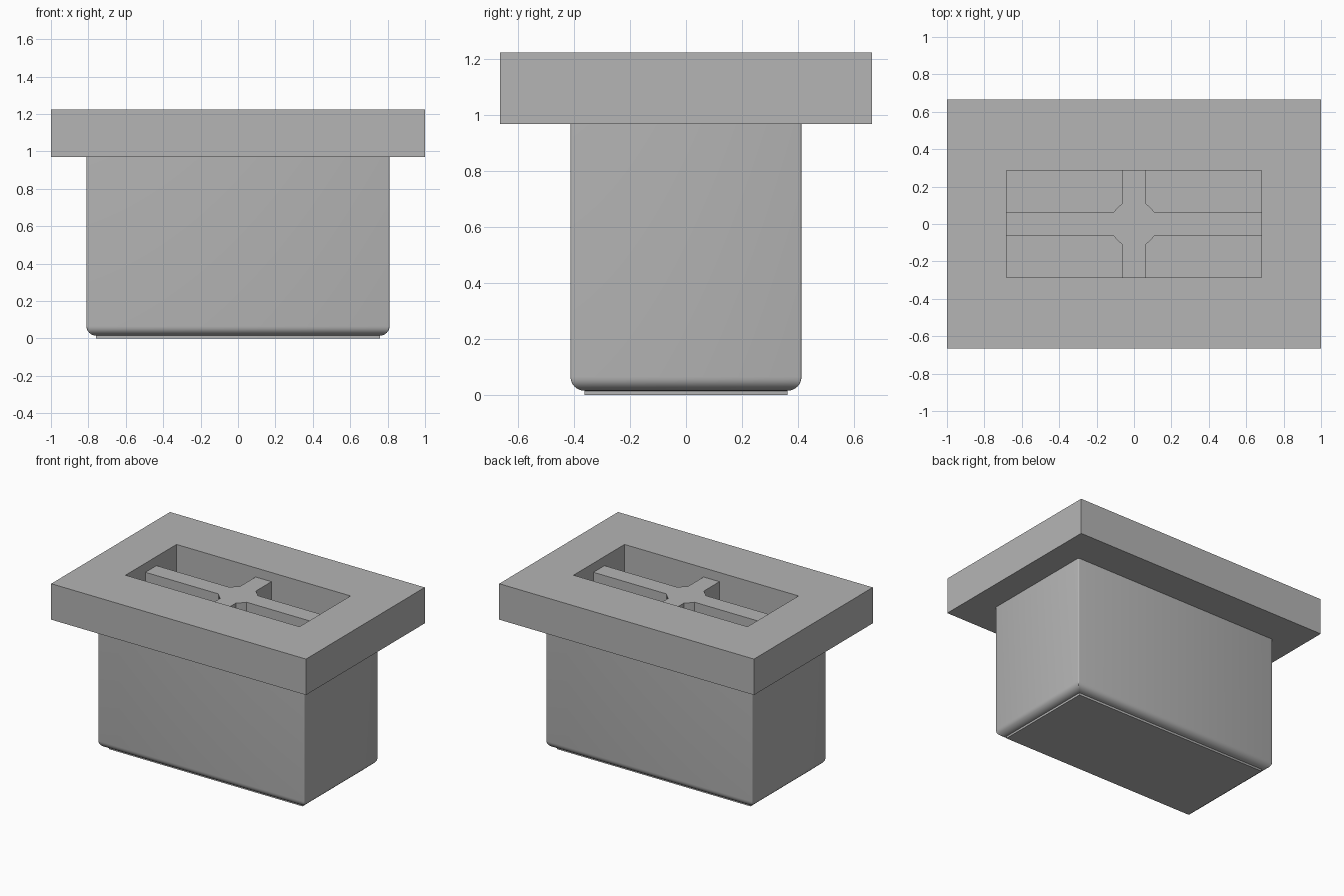
import bpy
import bmesh
import math

if "Cube" in bpy.data.objects:
    bpy.data.objects.remove(bpy.data.objects["Cube"])

grey = bpy.data.materials.new("plain grey")
grey.diffuse_color = (0.46, 0.46, 0.46, 1)
grey.use_nodes = True
grey.node_tree.nodes["Principled BSDF"].inputs["Base Color"].default_value = grey.diffuse_color


def add_object(name, bm):
    bmesh.ops.recalc_face_normals(bm, faces=bm.faces[:])
    mesh = bpy.data.meshes.new(name)
    bm.to_mesh(mesh)
    bm.free()
    mesh.materials.append(grey)
    obj = bpy.data.objects.new(name, mesh)
    bpy.context.collection.objects.link(obj)
    return obj


def loft(name, rings):
    """Closed solid through matching horizontal rings of (x, y, z) points."""
    bm = bmesh.new()
    loops = [[bm.verts.new(p) for p in ring] for ring in rings]
    n = len(loops[0])
    for a, b in zip(loops, loops[1:]):
        for i in range(n):
            j = (i + 1) % n
            bm.faces.new((a[i], a[j], b[j], b[i]))
    bm.faces.new(loops[0])
    bm.faces.new(loops[-1])
    return add_object(name, bm)


def prism(name, outline, z0, z1):
    return loft(name, [[(x, y, z) for x, y in outline] for z in (z0, z1)])


def rect(hx, hy):
    return [(-hx, -hy), (hx, -hy), (hx, hy), (-hx, hy)]


def rounded_ring(hx, hy, r, z, steps=3):
    pts = []
    for k, (sx, sy) in enumerate([(1, 1), (-1, 1), (-1, -1), (1, -1)]):
        for s in range(steps + 1):
            a = math.pi / 2 * (k + s / steps)
            pts.append((sx * (hx - r) + r * math.cos(a),
                        sy * (hy - r) + r * math.sin(a), z))
    return pts


def combine(target, tool, operation):
    mod = target.modifiers.new(operation.lower(), 'BOOLEAN')
    mod.operation = operation
    mod.solver = 'EXACT'
    mod.object = tool
    bpy.context.view_layer.objects.active = target
    bpy.ops.object.modifier_apply(modifier=mod.name)
    bpy.data.objects.remove(tool, do_unlink=True)


# Plug body: thin foot, rounded bottom edge, straight walls
R, FOOT = 0.05, 0.015
profile = [(R, 0.0)]
for i in range(9):
    a = math.pi / 2 * i / 8
    profile.append((R * (1 - math.sin(a)), FOOT + R * (1 - math.cos(a))))
profile.append((0.0, 1.1))
body = loft("plug_body", [
    rounded_ring(0.81 - d, 0.413 - d, max(0.008 - d, 0.002), z) for d, z in profile])

# Wide flange on top, then the deep pocket through it
combine(body, prism("flange", rect(1.0, 0.666), 0.97, 1.225), 'UNION')
combine(body, prism("pocket_cutter", rect(0.683, 0.286), 0.13, 1.4), 'DIFFERENCE')

# Crossed ribs with a chamfered hub, sunk slightly into walls and floor
T, HUB = 0.062, 0.11
quarter = [(0.71, T), (HUB, T), (0.088, 0.088), (T, HUB), (T, 0.31)]
outline = []
for sx, sy in [(1, 1), (-1, 1), (-1, -1), (1, -1)]:
    pts = [(sx * x, sy * y) for x, y in quarter]
    outline += pts if sx * sy > 0 else pts[::-1]
combine(body, prism("ribs", outline, 0.1, 1.16), 'UNION')

# Smooth shading on the rounded edges only
bpy.ops.object.select_all(action='DESELECT')
body.select_set(True)
bpy.context.view_layer.objects.active = body
bpy.ops.object.shade_smooth_by_angle(angle=math.radians(35))
